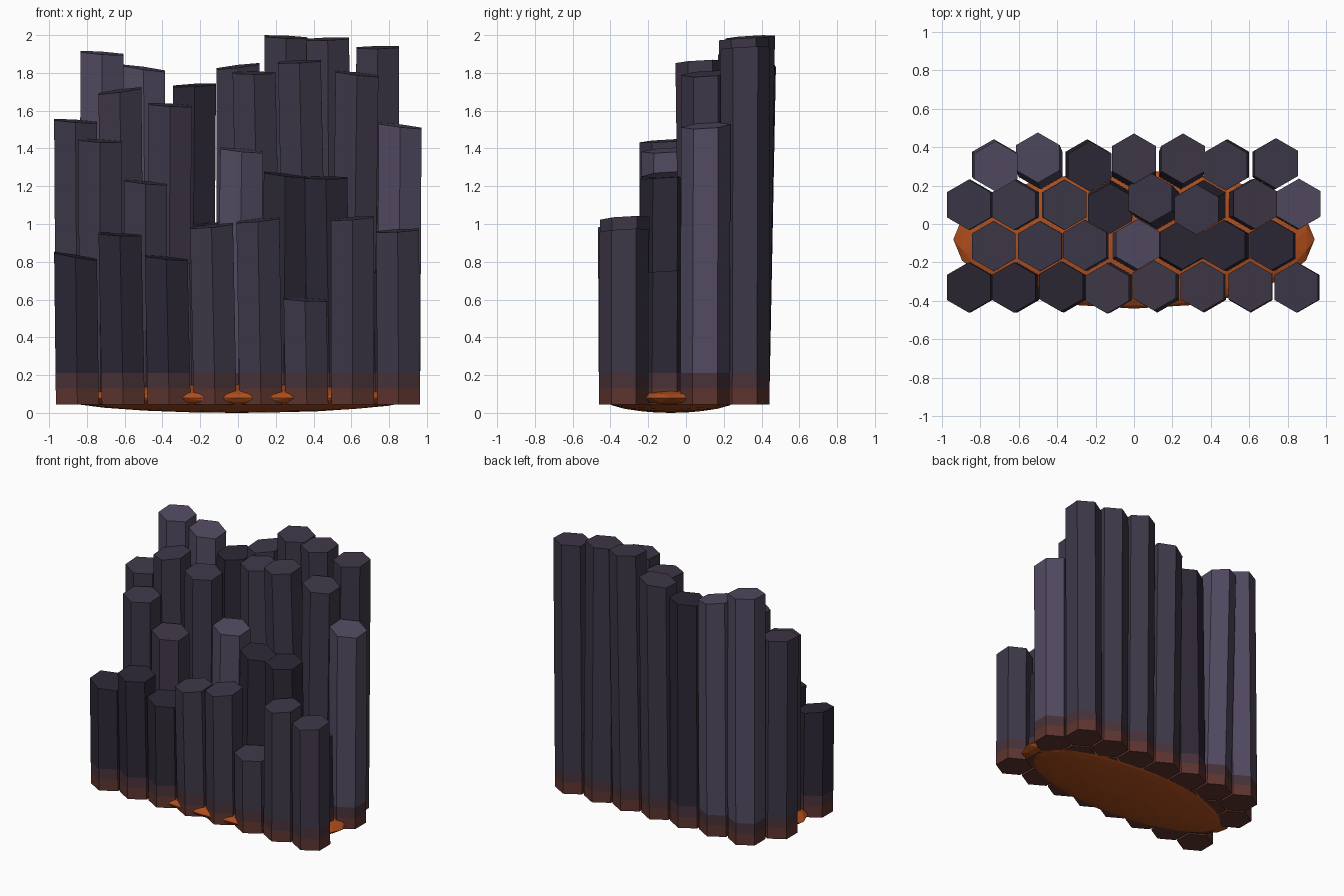
import bpy, bmesh, math
from mathutils import Vector

if "Cube" in bpy.data.objects:
    bpy.data.objects.remove(bpy.data.objects["Cube"])

R = 0.131          # hexagon radius
BASE_Z = 0.045     # underside of every column
STEP = 0.243       # spacing of column bases


def material(name, color):
    m = bpy.data.materials.new(name)
    m.diffuse_color = (*color, 1)
    m.use_nodes = True
    m.node_tree.nodes["Principled BSDF"].inputs["Base Color"].default_value = m.diffuse_color
    return m


TONES = {
    "d": material("dark_basalt", (0.026, 0.021, 0.036)),
    "m": material("basalt", (0.048, 0.039, 0.064)),
    "l": material("light_basalt", (0.085, 0.07, 0.12)),
}
HOT = material("hot_basalt", (0.11, 0.035, 0.028))
WARM = material("warm_basalt", (0.065, 0.032, 0.04))
LAVA = material("lava", (0.42, 0.075, 0.012))


def column(name, base, top, slope, tone):
    """Leaning hexagonal prism with a slanted top and glowing foot bands."""
    bm = bmesh.new()
    base, top = Vector(base), Vector(top)
    levels = [BASE_Z, 0.13, 0.21, top.z]
    rings = []
    for z in levels:
        c = base.lerp(top, (z - BASE_Z) / (top.z - BASE_Z))
        ring = []
        for k in range(6):
            a = math.radians(30 + 60 * k)
            dx, dy = R * math.cos(a), R * math.sin(a)
            tilt = slope * dx + 0.06 * dy if z == top.z else 0
            ring.append(bm.verts.new((c.x + dx, c.y + dy, z + tilt)))
        rings.append(ring)
    bm.faces.new(rings[0][::-1])
    for band, mat in enumerate((0, 1, 2)):
        lo, hi = rings[band], rings[band + 1]
        for k in range(6):
            n = (k + 1) % 6
            bm.faces.new((lo[k], lo[n], hi[n], hi[k])).material_index = mat
    bm.faces.new(rings[-1]).material_index = 2
    mesh = bpy.data.meshes.new(name)
    bm.to_mesh(mesh)
    bm.free()
    for m in (HOT, WARM, TONES[tone]):
        mesh.materials.append(m)
    bpy.context.collection.objects.link(bpy.data.objects.new(name, mesh))


# Rows: name, base y, tones, then top (x, y, z, slope along x) per column
ROWS = [
    ("front_column", -0.33, "dddmmmmm", [
        (-.86, -.33, .83, -.17), (-.625, -.33, .945, -.05),
        (-.38, -.325, .82, -.1), (-.14, -.335, .99, .1),
        (.105, -.32, 1.02, .1), (.355, -.325, .6, -.05),
        (.605, -.325, 1.03, .08), (.845, -.33, .965, .06)]),
    ("second_column", -0.115, "mmmlddd", [
        (-.73, -.115, 1.44, -.05), (-.49, -.115, 1.22, -.1),
        (-.257, -.11, .8, 0), (.02, -.105, 1.39, -.1),
        (.25, -.105, 1.26, -.12), (.465, -.11, 1.245, 0),
        (.715, -.11, .75, 0)]),
    ("third_column", 0.10, "mmmdmmml", [
        (-.86, .10, 1.545, -.07), (-.625, .10, 1.705, .14),
        (-.36, .10, 1.63, -.06), (-.125, .08, 1.0, 0),
        (.085, .135, 1.80, 0), (.325, .075, 1.86, .05),
        (.63, .105, 1.795, -.12), (.858, .105, 1.52, -.12)]),
    ("back_column", 0.31, "lldmmmm", [
        (-.72, .30, 1.905, -.07), (-.50, .345, 1.825, -.14),
        (-.23, .30, 1.735, .05), (0, .34, 1.835, .12),
        (.255, .34, 1.99, -.05), (.475, .305, 1.98, .03),
        (.74, .315, 1.935, .02)]),
]
for name, y, tones, tops in ROWS:
    for i, (tx, ty, tz, slope) in enumerate(tops):
        bx = (i - (len(tops) - 1) / 2) * STEP
        column(f"{name}_{i + 1}", (bx, y, BASE_Z), (tx, ty, tz), slope, tones[i])

# Molten pool glowing between the columns
bpy.ops.mesh.primitive_ico_sphere_add(subdivisions=3, radius=1,
                                      location=(0, -0.08, 0.085))
pool = bpy.context.object
pool.name = "lava_pool"
pool.scale = (0.94, 0.36, 0.08)
bpy.ops.object.transform_apply(location=True, rotation=False, scale=True)
low = min(v.co.z for v in pool.data.vertices)
for v in pool.data.vertices:
    v.co.z -= low
pool.data.materials.append(LAVA)
